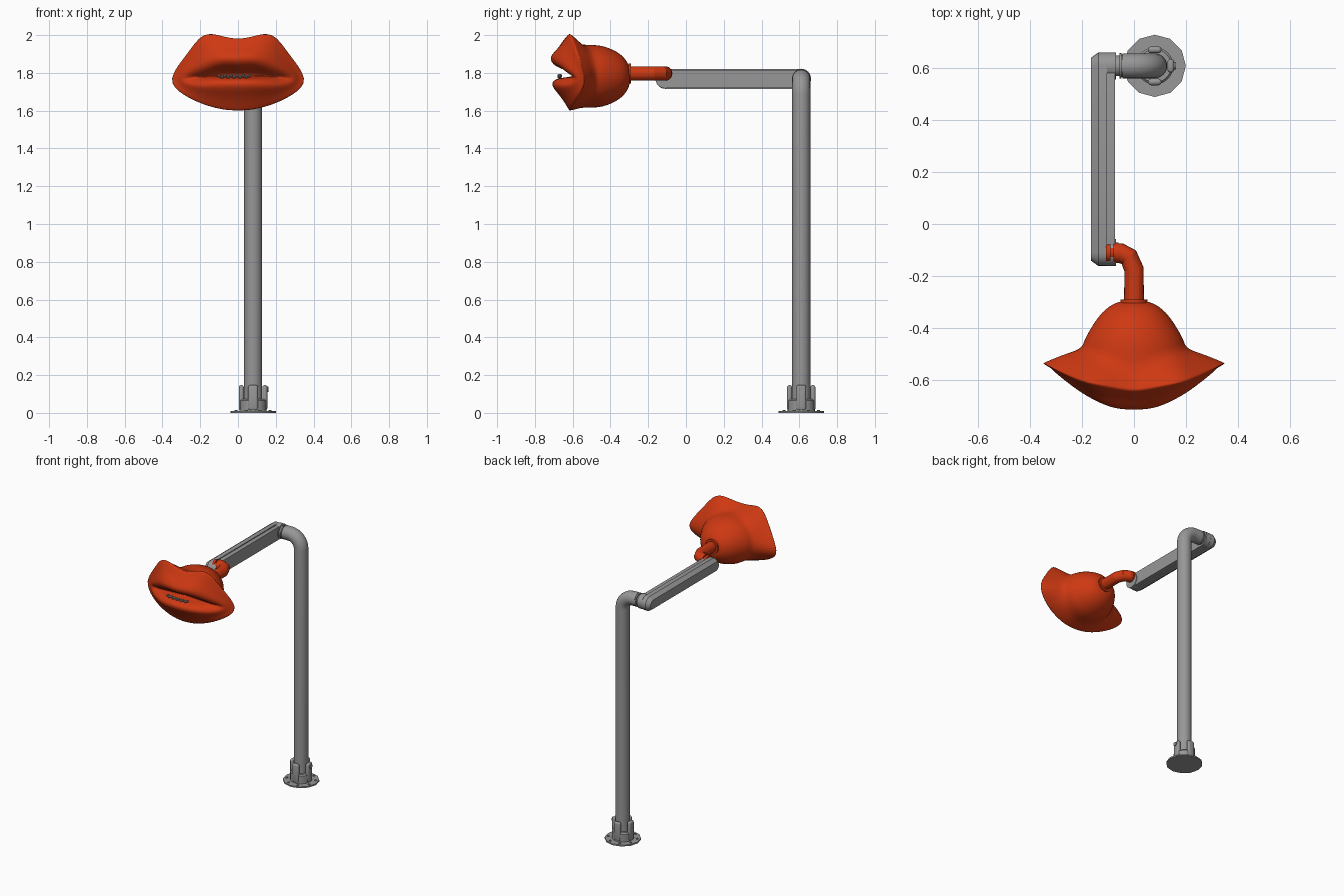
import bpy, bmesh
from math import sin, cos, pi
from mathutils import Vector, Matrix

if "Cube" in bpy.data.objects:
    bpy.data.objects.remove(bpy.data.objects["Cube"])


def material(name, color):
    m = bpy.data.materials.new(name)
    m.use_nodes = True
    m.diffuse_color = color
    m.node_tree.nodes["Principled BSDF"].inputs["Base Color"].default_value = color
    return m


RED = material("orange red", (0.62, 0.04, 0.006, 1))
GREY = material("mid grey", (0.31, 0.31, 0.31, 1))


def finish(bm, name, mat, angle=35):
    bmesh.ops.recalc_face_normals(bm, faces=bm.faces)
    me = bpy.data.meshes.new(name)
    bm.to_mesh(me)
    bm.free()
    me.materials.append(mat)
    ob = bpy.data.objects.new(name, me)
    bpy.context.collection.objects.link(ob)
    bpy.ops.object.select_all(action='DESELECT')
    bpy.context.view_layer.objects.active = ob
    ob.select_set(True)
    bpy.ops.object.shade_smooth_by_angle(angle=angle * pi / 180)
    return ob


def loft(name, rings, mat, angle=35):
    """Skin a list of closed point rings and cap both ends."""
    bm = bmesh.new()
    loops = [[bm.verts.new(p) for p in ring] for ring in rings]
    n = len(loops[0])
    for a, b in zip(loops, loops[1:]):
        for i in range(n):
            j = (i + 1) % n
            bm.faces.new((a[i], a[j], b[j], b[i]))
    bm.faces.new(loops[0])
    bm.faces.new(loops[-1])
    return finish(bm, name, mat, angle)


def tube(name, path, radii, flat, mat, sides=24, angle=35):
    """Sweep a circle along a path lying in the plane with normal flat."""
    pts = [Vector(p) for p in path]
    flat = Vector(flat)
    rings = []
    for i, p in enumerate(pts):
        before = p - pts[i - 1] if i else pts[1] - p
        after = pts[i + 1] - p if i + 1 < len(pts) else before
        t = (before.normalized() + after.normalized()).normalized()
        side = t.cross(flat)
        r = radii[i] if isinstance(radii, list) else radii
        rings.append([p + r * (cos(a) * side + sin(a) * flat)
                      for a in (2 * pi * k / sides for k in range(sides))])
    return loft(name, rings, mat, angle)


def box(name, size, place, mat, bevel=0.0):
    bm = bmesh.new()
    bmesh.ops.create_cube(bm, size=1, matrix=place @ Matrix.Diagonal((*size, 1)))
    if bevel:
        bmesh.ops.bevel(bm, geom=bm.edges[:], offset=bevel, segments=3,
                        affect='EDGES', profile=0.5)
    return finish(bm, name, mat)


PX, PY, ARM_Z = 0.08, 0.61, 1.77
UP, SIDE = (0, 0, 1), (0, 1, 0)

# Floor plate and its bolts
tube("floor_plate", [(PX, PY, 0), (PX, PY, 0.01)], 0.12, SIDE, GREY, 12)
for k in range(8):
    a = (k + 0.5) * pi / 4
    x, y = PX + 0.098 * cos(a), PY + 0.098 * sin(a)
    tube("plate_bolt", [(x, y, 0.008), (x, y, 0.015)], 0.008, SIDE, GREY, 8)

# Collar with four clamping fins
tube("post_collar", [(PX, PY, z) for z in (0.008, 0.066, 0.074)],
     [0.072, 0.072, 0.064], SIDE, GREY)
for k in range(4):
    spin = Matrix.Translation((PX, PY, 0)) @ Matrix.Rotation(k * pi / 2, 4, 'Z')
    box("collar_fin", (0.026, 0.052, 0.135),
        spin @ Matrix.Translation((0.062, 0, 0.08)), GREY, 0.012)
tube("collar_screw", [(PX + 0.06, PY, 0.125), (PX + 0.082, PY, 0.125)], 0.014, UP, GREY, 12)

# Post bending over into the arm joint
BEND = 0.085
post = [(PX, PY, 0.01)]
post += [(PX - BEND + BEND * cos(a), PY, ARM_Z - BEND + BEND * sin(a))
         for a in (k * pi / 16 for k in range(9))]
post.append((-0.045, PY, ARM_Z))
tube("post", post, 0.048, SIDE, GREY)
joint_x = (-0.04, -0.048, -0.048, -0.056, -0.056, -0.078)
tube("post_joint", [(x, PY, ARM_Z) for x in joint_x],
     [0.043, 0.043, 0.049, 0.049, 0.04, 0.04], UP, GREY)


# Arm: stadium section with a chamfered outer side and a narrower inner side
def stadium(x, r, half=10):
    ring = []
    for end, start in ((PY, -pi / 2), (-0.11, pi / 2)):
        ring += [(x, end + r * cos(a), ARM_Z - 0.002 + r * sin(a))
                 for a in (start + pi * k / half for k in range(half + 1))]
    return ring


loft("arm", [stadium(x, r) for x, r in
             ((-0.165, 0.032), (-0.137, 0.052), (-0.105, 0.052),
              (-0.105, 0.046), (-0.074, 0.046))], GREY)
for y in (PY, -0.11):
    tube("arm_end_disc", [(-0.106, y, ARM_Z), (-0.07, y, ARM_Z)], 0.052, UP, GREY)

# Lamp neck: pivot, elbow and the flange on the shade
NZ = 1.797
tube("neck_pivot", [(x, -0.11, NZ) for x in (-0.108, -0.09, -0.09, -0.08, -0.08, -0.06)],
     [0.036, 0.036, 0.028, 0.028, 0.038, 0.038], UP, RED)
tube("neck", [(-0.07, -0.112, NZ), (-0.05, -0.113, NZ), (-0.02, -0.128, NZ),
              (0, -0.175, NZ), (0, -0.31, NZ)], 0.038, UP, RED, 24, 15)
tube("neck_flange", [(0, -0.291, NZ), (0, -0.305, NZ)], 0.052, UP, RED)

# Lip-shaped shade: half rings run from top centre past the corner to bottom centre
N = 8


def dome(y, rx, rz, pull=0.0):
    return [Vector((rx * sin(a), y + pull * sin(a), 1.782 + rz * cos(a)))
            for a in (i * pi / N for i in range(N + 1))]


def half(*pts):
    return [Vector(p) for p in pts]


def blend(a, b, t, push=0.0):
    return [p.lerp(q, t) + Vector((0, push, 0)) for p, q in zip(a, b)]


outline = half((0, -0.65, 1.978), (0.085, -0.63, 1.998), (0.19, -0.615, 2.03),
               (0.27, -0.58, 1.905), (0.39, -0.52, 1.76), (0.3, -0.57, 1.68),
               (0.19, -0.6, 1.63), (0.09, -0.615, 1.603), (0, -0.62, 1.598))
ridge = half((0, -0.73, 1.88), (0.08, -0.728, 1.888), (0.16, -0.69, 1.868),
             (0.24, -0.64, 1.82), (0.325, -0.56, 1.765), (0.24, -0.635, 1.733),
             (0.16, -0.69, 1.733), (0.08, -0.718, 1.735), (0, -0.722, 1.735))
opening = half((0, -0.7, 1.832), (0.08, -0.695, 1.84), (0.14, -0.665, 1.823),
               (0.2, -0.625, 1.795), (0.26, -0.575, 1.772), (0.2, -0.625, 1.766),
               (0.14, -0.665, 1.77), (0.08, -0.69, 1.77), (0, -0.695, 1.77))
inside = [Vector((p.x * 0.9, p.y * 0.3 - 0.425, 1.785 + (p.z - 1.785) * 0.6))
          for p in opening]
throat = [Vector((p.x * 0.5, -0.6, 1.785 + (p.z - 1.785) * 0.3)) for p in inside]
neck_ring = dome(-0.555, 0.205, 0.168, 0.075)
halves = [dome(-0.298, 0.03, 0.03), dome(-0.3, 0.07, 0.06), dome(-0.335, 0.125, 0.115),
          dome(-0.4, 0.17, 0.152), dome(-0.47, 0.198, 0.172, 0.02), neck_ring,
          blend(neck_ring, outline, 0.5, 0.005), blend(neck_ring, outline, 0.92),
          outline, blend(outline, ridge, 0.55, 0.015), ridge,
          opening, inside, throat]
full = [h + [Vector((-p.x, p.y, p.z)) for p in h[-2:0:-1]] for h in halves]
shade = loft("lip_shade", full, RED, 180)
sub = shade.modifiers.new("smooth", 'SUBSURF')
sub.levels = sub.render_levels = 2

# Row of small grey beads between the lips
bm = bmesh.new()
for k in range(11):
    x = -0.1 + 0.016 * k
    spot = Matrix.Translation((x, -0.672 + 0.8 * x * x, 1.782 + 0.003 * (-1) ** k))
    bmesh.ops.create_icosphere(bm, subdivisions=1, radius=0.01, matrix=spot)
finish(bm, "mouth_beads", GREY)
